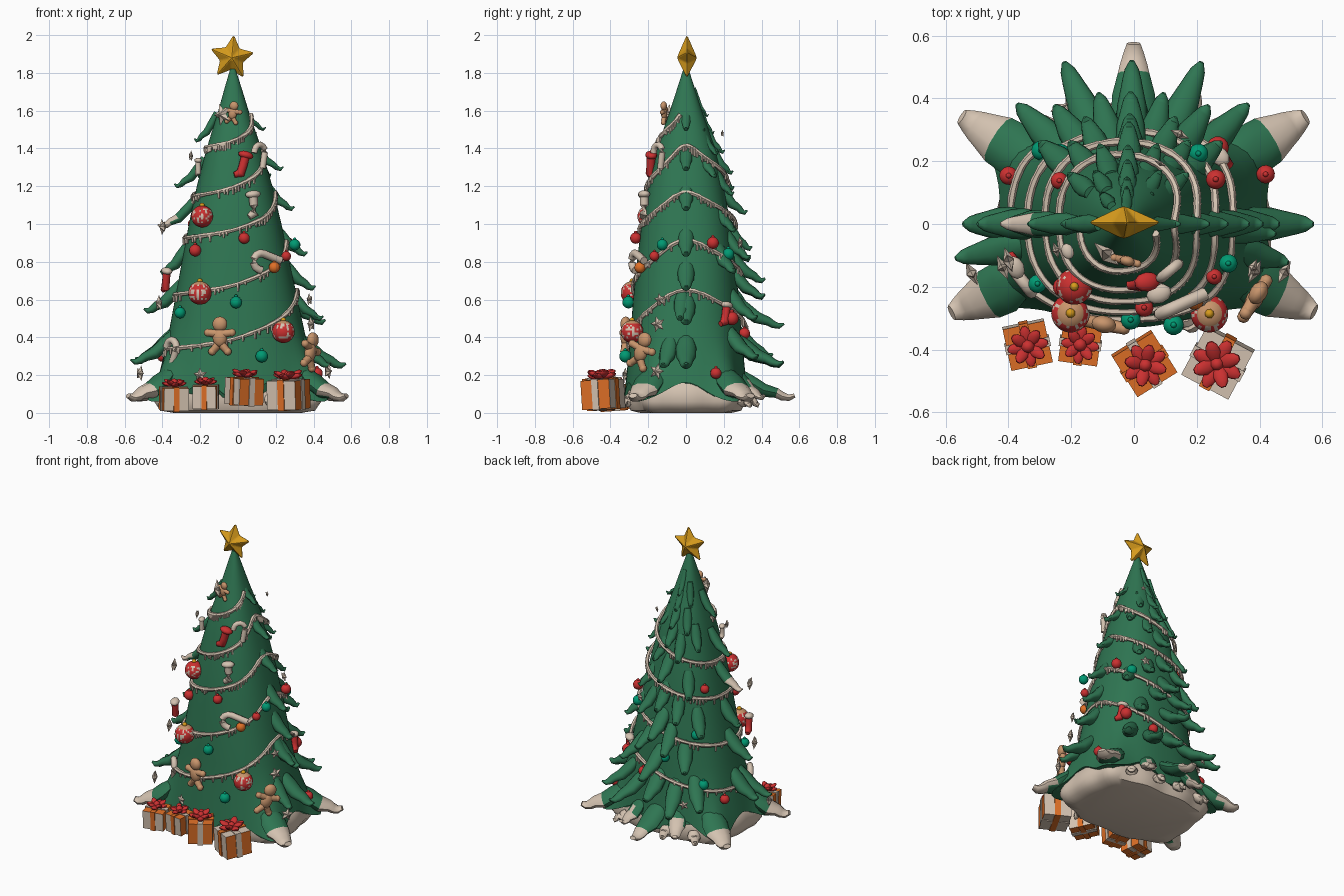
import bpy, bmesh, math, random
from mathutils import Matrix, Vector

if "Cube" in bpy.data.objects:
    bpy.data.objects.remove(bpy.data.objects["Cube"])

random.seed(4)
COLOURS = {"pine_green": (0.028, 0.18, 0.085), "cream": (0.66, 0.545, 0.44),
           "gold": (0.68, 0.33, 0.012), "red": (0.6, 0.03, 0.03),
           "teal": (0.0, 0.32, 0.17), "orange": (0.74, 0.16, 0.02),
           "gingerbread": (0.58, 0.3, 0.15)}
MATS = []
for cname, c in COLOURS.items():
    m = bpy.data.materials.new(cname)
    m.diffuse_color = (*c, 1)
    m.use_nodes = True
    m.node_tree.nodes["Principled BSDF"].inputs["Base Color"].default_value = m.diffuse_color
    MATS.append(m)
GREEN, CREAM, GOLD, RED, TEAL, ORANGE, GINGER = range(7)
rad = math.radians


def finish(name, bm, smooth=50):
    bmesh.ops.recalc_face_normals(bm, faces=bm.faces)
    me = bpy.data.meshes.new(name)
    bm.to_mesh(me)
    bm.free()
    ob = bpy.data.objects.new(name, me)
    bpy.context.collection.objects.link(ob)
    for mat in MATS:
        me.materials.append(mat)
    if smooth:
        bpy.ops.object.select_all(action='DESELECT')
        ob.select_set(True)
        bpy.context.view_layer.objects.active = ob
        bpy.ops.object.shade_smooth_by_angle(angle=rad(smooth))
    return ob


def loft(bm, rings, mat):
    vs = [[bm.verts.new(p) for p in r] for r in rings]
    n = len(vs[0])
    faces = [bm.faces.new((a[i], a[(i + 1) % n], b[(i + 1) % n], b[i]))
             for a, b in zip(vs, vs[1:]) for i in range(n)]
    faces += [bm.faces.new(vs[0][::-1]), bm.faces.new(vs[-1])]
    for f in faces:
        f.material_index = mat
    return faces


def tube(bm, pts, radii, mat, sides=8, flat=1.0):
    pts = [Vector(p) for p in pts]
    rings = []
    for i, p in enumerate(pts):
        d = (pts[min(i + 1, len(pts) - 1)] - pts[max(i - 1, 0)]).normalized()
        side = d.cross(Vector((0, 0, 1)))
        side = side.normalized() if side.length > 0.02 else Vector((1, 0, 0))
        up = side.cross(d)
        r = radii[i] if isinstance(radii, (list, tuple)) else radii
        rings.append([p + (side * math.cos(t) + up * math.sin(t) * flat) * r
                      for t in [math.tau * k / sides for k in range(sides)]])
    return loft(bm, rings, mat)


def ball(bm, M, r, mat, scale=(1, 1, 1), seg=14):
    g = bmesh.ops.create_uvsphere(bm, u_segments=seg, v_segments=seg // 2 + 2, radius=r,
                                  matrix=M @ Matrix.Diagonal((*scale, 1)))
    faces = {f for v in g['verts'] for f in v.link_faces}
    for f in faces:
        f.material_index = mat
    return sorted(faces, key=lambda f: tuple(f.calc_center_median()))


def box(bm, M, size, mats):
    """Box with one colour per axis."""
    g = bmesh.ops.create_cube(bm, size=1, matrix=M @ Matrix.Diagonal((*size, 1)))
    inv = M.to_3x3().inverted()
    for f in {f for v in g['verts'] for f in v.link_faces}:
        f.normal_update()
        n = inv @ f.normal
        f.material_index = mats[max(range(3), key=lambda i: abs(n[i]))]


def star(bm, M, r, depth, mat, inner=0.5):
    rim = []
    for i in range(10):
        t, q = math.tau * i / 10, r if i % 2 == 0 else r * inner
        rim.append(bm.verts.new(M @ Vector((math.sin(t) * q, 0, math.cos(t) * q))))
    for s in (-1, 1):
        c = bm.verts.new(M @ Vector((0, s * depth, 0)))
        for i in range(10):
            bm.faces.new((rim[i], rim[(i + 1) % 10], c)).material_index = mat


# Tree shape: height, half width, half depth
PROFILE = [(0.05, .45, .33), (.2, .415, .315), (.4, .365, .295), (.6, .325, .28), (.8, .285, .26),
           (1.0, .245, .235), (1.2, .2, .2), (1.4, .145, .155), (1.6, .08, .085),
           (1.72, .045, .046), (1.82, .014, .014)]
POW = 2.4
CORNERS = [rad(a) for a in (32, 148, 206, 334)]


def half(z):
    z = min(max(z, .05), 1.82)
    for (z0, a0, b0), (z1, a1, b1) in zip(PROFILE, PROFILE[1:]):
        if z <= z1:
            t = (z - z0) / (z1 - z0)
            return a0 + (a1 - a0) * t, b0 + (b1 - b0) * t


def on_tree(t, z, k=1.0, extra=0.0):
    a, b = half(z)
    r = (abs(math.cos(t) / a) ** POW + abs(math.sin(t) / b) ** POW) ** (-1 / POW)
    # skirt sweeps outward at the four corners
    low = max(0, .5 - z) / .45
    r *= 1 + .22 * low ** 2 * sum(math.exp(-((t % math.tau - c) / .2) ** 2) for c in CORNERS)
    r = r * k + extra
    return Vector((r * math.cos(t) - 0.015 * z, r * math.sin(t), z))


def spot(x, z, side=-1, out=0.0, roll=0):
    """Frame on the bark with local -y pointing outward."""
    a, b = half(z)
    q = min(abs(x) / a, 0.93)
    y = side * b * (1 - q ** POW) ** (1 / POW)
    t = math.atan2(y / b ** 2, x / a ** 2)
    p = Vector((x + out * math.cos(t), y + out * math.sin(t), z))
    return Matrix.Translation(p) @ Matrix.Rotation(t + math.pi / 2, 4, 'Z') @ Matrix.Rotation(rad(roll), 4, 'Y')


ANG = [math.tau * i / 90 for i in range(90)]

# Tree body with an arched hem
bm = bmesh.new()
zs = [.06, .12, .2, .3, .4, .5, .6, .7, .8, .9, 1, 1.1, 1.2, 1.3, 1.4, 1.5, 1.6, 1.66, 1.72, 1.77, 1.82]
loft(bm, [[on_tree(t, z + max(0, .2 - z) * .36 * (1 + math.cos(6 * t))) for t in ANG] for z in zs], GREEN)
finish("tree_body", bm)

# Snowy underside
bm = bmesh.new()
loft(bm, [[on_tree(t, .1, k + .03 * math.cos(6 * t)) + Vector((0, 0, z - .1)) for t in ANG]
          for z, k in ((.0, .74), (.012, .9), (.06, .97), (.15, .93), (.2, .8))], CREAM)
finish("snow_base", bm)


def frond(bm, deg, z, tip, w, white=None, lift=.15, blunt=.15, flat=.7):
    """Curved branch leaving the bark above z and ending at radius tip."""
    t = rad(deg)
    d = Vector((math.cos(t), math.sin(t), 0))
    off = Vector((-0.015 * z, 0, z))
    r0 = on_tree(t, z + lift).xy.length - w * .5
    path = ((0, lift), (.22, lift * .62), (.45, lift * .3), (.68, .025), (.78, .008), (.9, 0), (1, .012))
    faces = tube(bm, [off + d * (r0 + (tip - r0) * u) + Vector((0, 0, h)) for u, h in path],
                 [w * k for k in (.7, 1, .95, .7, .6, .45, blunt)], GREEN, 10, flat)
    for f in faces:
        if white and f.calc_center_median().xy.length > tip * white:
            f.material_index = CREAM


# Branch fronds: columns of (height, reach, width) on each side and at the back
bm = bmesh.new()
COLUMNS = {0: [(.25, .575, .055), (.48, .47, .05), (.66, .42, .045), (.84, .38, .042), (1.08, .315, .038),
               (1.29, .26, .034), (1.5, .17, .026)],
           180: [(.28, .54, .055), (.54, .49, .05), (.74, .40, .045), (.985, .41, .04), (1.2, .32, .036),
                 (1.44, .21, .03)],
           90: [(.3, .46, .055), (.46, .52, .05), (.7, .42, .048), (.87, .35, .042), (1.06, .325, .04),
                (1.27, .25, .034), (1.38, .205, .03), (1.48, .15, .024), (1.57, .12, .018)]}
for a, col in COLUMNS.items():
    for z, tip, w in col:
        frond(bm, a, z, tip, w, .82 if (a == 180 and z == .985) else None)
frond(bm, 191, .27, .575, .05)
frond(bm, -14, .25, .51, .045)
frond(bm, -4, .5, .46, .04)
# Back flanks, staggered in mirrored pairs
for z, tip, w, spread in ((.27, .56, .052, 23), (.3, .53, .05, 44), (.52, .45, .047, 33), (.6, .43, .045, 14),
                          (.74, .39, .043, 48), (.82, .37, .04, 23), (.98, .325, .038, 36),
                          (1.17, .27, .034, 20), (1.24, .25, .032, 50), (1.36, .2, .028, 32),
                          (1.5, .13, .022, 40)):
    for s in (-1, 1):
        frond(bm, 90 + s * spread, z + random.uniform(-.02, .02), tip, w)
finish("branch_fronds", bm)

# Lowest fronds with snowy tips
bm = bmesh.new()
for a, tip, w in ((-26, .64, .085), (206, .645, .085), (32, .645, .085), (148, .645, .085), (90, .575, .072),
                  (64, .46, .055), (116, .46, .055)):
    frond(bm, a, .08, tip, w, .82, .13, .3, .55)
for a in (48, 77, 103, 132, -60, 240):
    frond(bm, a, .04, on_tree(rad(a), .05).xy.length + (.06 if a < 180 and a > 0 else .03), .04, .01, .05)
finish("snowy_fronds", bm)

# Garland loops with hanging drips: start height, rise, first and last angle
KEYS = [(0, 1.0), (45, .6), (90, .3), (135, .12), (180, 0), (225, .05), (270, .17), (315, .46), (345, .88), (360, 1.0)]


def swag(deg):
    deg %= 360
    for (a, u), (b, v) in zip(KEYS, KEYS[1:]):
        if deg <= b:
            return u + (v - u) * (deg - a) / (b - a)


bm = bmesh.new()
for z0, rise, first, last in ((.33, .35, 0, 360), (.62, .32, 0, 360), (.92, .27, 0, 360), (1.14, .3, 0, 360),
                              (1.4, .22, 190, 345)):
    pts = []
    for a in range(first, last + 1, 4):
        h = sum(swag(a + k) for k in (-16, -8, 0, 8, 16)) / 5
        pts.append(on_tree(rad(a), z0 + rise * h, 1, .007 + .02 * max(0, math.sin(rad(a)))))
    tube(bm, pts, [random.uniform(.0105, .014) for p in pts], CREAM, 6)
    for p in pts[:-1]:
        if random.random() < .6:
            h = random.uniform(.02, .042)
            q = p + Vector((p.x, p.y, 0)).normalized() * .006
            tube(bm, [q, q - Vector((0, 0, h))], [.009, .006], CREAM, 5)
finish("garland", bm)

# Small baubles: x, z, side, radius, colour
bm = bmesh.new()
for x, z, s, r, c in ((-.21, .86, -1, .032, RED), (.03, .925, -1, .03, RED), (.24, .83, -1, .026, RED),
                      (.28, .89, -1, .03, TEAL), (-.01, .585, -1, .032, TEAL), (-.29, .53, -1, .03, TEAL),
                      (.12, .3, -1, .033, TEAL), (.18, .77, -1, .03, ORANGE), (.24, .9, 1, .032, RED),
                      (.19, .84, 1, .032, TEAL), (-.28, .4, 1, .032, TEAL), (-.38, .3, 1, .03, RED),
                      (-.22, .72, 1, .032, TEAL), (.1, .42, 1, .03, RED), (.25, .5, 1, .036, RED),
                      (-.22, 1.0, 1, .028, RED), (.4, .21, 1, .03, RED), (-.05, .55, 1, .03, TEAL)):
    M = spot(x, z, s, r * .75)
    ball(bm, M, r, c)
    ball(bm, M @ Matrix.Translation((0, 0, r)), r * .3, c, seg=8)
finish("small_baubles", bm)

# Large red baubles with frosted speckles, the lower two with biscuit-coloured crowns
bm = bmesh.new()
for x, z, r, out, crown in ((-.17, 1.04, .058, .03, RED), (-.18, .635, .062, .045, GINGER), (.22, .43, .06, .04, GINGER)):
    M = spot(x, z, -1, out)
    for f in ball(bm, M, r, RED, seg=30):
        h = (f.calc_center_median().z - z) / r
        if h > .72:
            f.material_index = crown
        elif -.6 < h and random.random() < .3:
            f.material_index = CREAM
    ball(bm, M @ Matrix.Translation((0, 0, r)), r * .25, GOLD, seg=8)
finish("frosted_baubles", bm)

# Gingerbread biscuits
bm = bmesh.new()
for x, z, out, s, roll, dy in ((-.09, .41, .03, 1, 0, 0), (.36, .33, .03, 1, 20, -.08), (-.02, 1.59, .03, .6, 10, 0)):
    M = Matrix.Translation((0, dy, 0)) @ spot(x, z, -1, out, roll) @ Matrix.Scale(s, 4)
    ball(bm, M @ Matrix.Translation((0, 0, .06)), .04, GINGER, (1, .7, 1))
    ball(bm, M @ Matrix.Translation((0, 0, -.01)), .046, GINGER, (.85, .6, 1.1))
    for sx in (-1, 1):
        for tip in ((.065, 0, .015), (.042, 0, -.085)):
            p = M @ Vector((sx * .012, 0, tip[2] * .6))
            q = M @ Vector((sx * tip[0], 0, tip[2]))
            tube(bm, [p, q], [.022 * s, .019 * s], GINGER, 8)
            ball(bm, Matrix.Translation(q), .021 * s, GINGER, seg=8)
finish("gingerbread_biscuits", bm)

# Candy canes
bm = bmesh.new()
for x, z, roll, s in ((-.34, .33, 25, 1.15), (.13, .795, -70, 1.25), (.1, 1.37, 10, 1)):
    M = spot(x, z, -1, .02, roll) @ Matrix.Scale(s, 4)
    path = [(.035, 0, -.07), (.035, 0, -.03)] + [(.035 * math.cos(rad(a)), 0, .015 + .035 * math.sin(rad(a)))
                                                 for a in range(0, 181, 30)] + [(-.035, 0, 0)]
    tube(bm, [M @ Vector(p) for p in path], .017 * s, CREAM, 8)
finish("candy_canes", bm)

# Stockings with cuffs: x, z, side, roll, size, colour, cuff
bm = bmesh.new()
for x, z, s, roll, k, c, cuff in ((.025, 1.31, -1, 15, 1.1, RED, RED), (.08, 1.1, -1, -5, 1.1, CREAM, CREAM),
                                  (-.37, .7, -1, 10, 1, RED, CREAM), (.27, .52, 1, 10, 1, RED, CREAM),
                                  (-.2, 1.3, -1, 0, .7, CREAM, CREAM)):
    M = spot(x, z, s, .012, roll) @ Matrix.Scale(k, 4)
    tube(bm, [M @ Vector(p) for p in ((0, 0, .05), (0, 0, 0), (-.002, 0, -.04), (-.03, 0, -.055))],
         [.022 * k, .021 * k, .023 * k, .014 * k], c, 10)
    ball(bm, M @ Matrix.Translation((0, 0, .052)), .032, cuff, (1.2, .9, .6), 10)
finish("stockings", bm)

# Little stars
bm = bmesh.new()
for x, z, s, out, r in ((-.06, 1.58, -1, .035, .06), (-.23, 1.36, -1, .02, .03), (-.38, .985, -1, .02, .045),
                        (-.5, .21, -1, .02, .045), (-.4, .58, -1, .02, .045), (.36, .6, -1, .02, .035),
                        (.36, .47, -1, .03, .045), (.46, .22, -1, .02, .045), (-.19, .2, -1, .03, .04),
                        (.05, 1.48, 1, .08, .02), (.12, .9, 1, .06, .035), (-.2, .3, 1, .1, .035)):
    star(bm, spot(x, z, s, out, random.uniform(-25, 25)), r, r * .4, CREAM)
finish("little_stars", bm, 0)

# Wrapped presents: x, y, size, height, lift, turn, then colours of the x, y and z faces
bm = bmesh.new()
for x, y, w, h, z0, turn, cx, cy, cz in ((-.34, -.38, .135, .12, .015, 12, ORANGE, CREAM, ORANGE),
                                         (-.17, -.375, .125, .12, .025, -8, ORANGE, CREAM, ORANGE),
                                         (.03, -.44, .15, .14, .045, 32, CREAM, ORANGE, ORANGE),
                                         (.27, -.435, .17, .155, .02, -28, ORANGE, CREAM, CREAM)):
    M = Matrix.Translation((x, y, z0)) @ Matrix.Rotation(rad(turn), 4, 'Z') @ Matrix.Rotation(rad(4), 4, 'X')
    C = M @ Matrix.Translation((0, 0, h / 2))
    box(bm, C, (w, w, h), (cx, cy, cz))
    box(bm, C, (w * .22, w + .01, h + .01), (cx,) * 3)
    box(bm, C, (w + .01, w * .22, h + .01), (cy,) * 3)
    top = M @ Matrix.Translation((0, 0, h + .01))
    ball(bm, top @ Matrix.Translation((0, 0, .015)), .022, RED, seg=8)
    for i in range(8):
        P = top @ Matrix.Rotation(math.tau * i / 8, 4, 'Z') @ Matrix.Rotation(rad(-12 - 14 * (i % 2)), 4, 'Y')
        ball(bm, P @ Matrix.Translation((w * .25, 0, 0)), w * .26, RED, (1, .55, .32), 10)
finish("presents", bm, 40)

# Treetop star
bm = bmesh.new()
star(bm, Matrix.Translation((-.033, .005, 1.88)) @ Matrix.Rotation(rad(5), 4, 'Y'), .128, .056, GOLD, .52)
ob = finish("treetop_star", bm, 0)
bev = ob.modifiers.new("soft_edges", 'BEVEL')
bev.width, bev.segments = .006, 2
